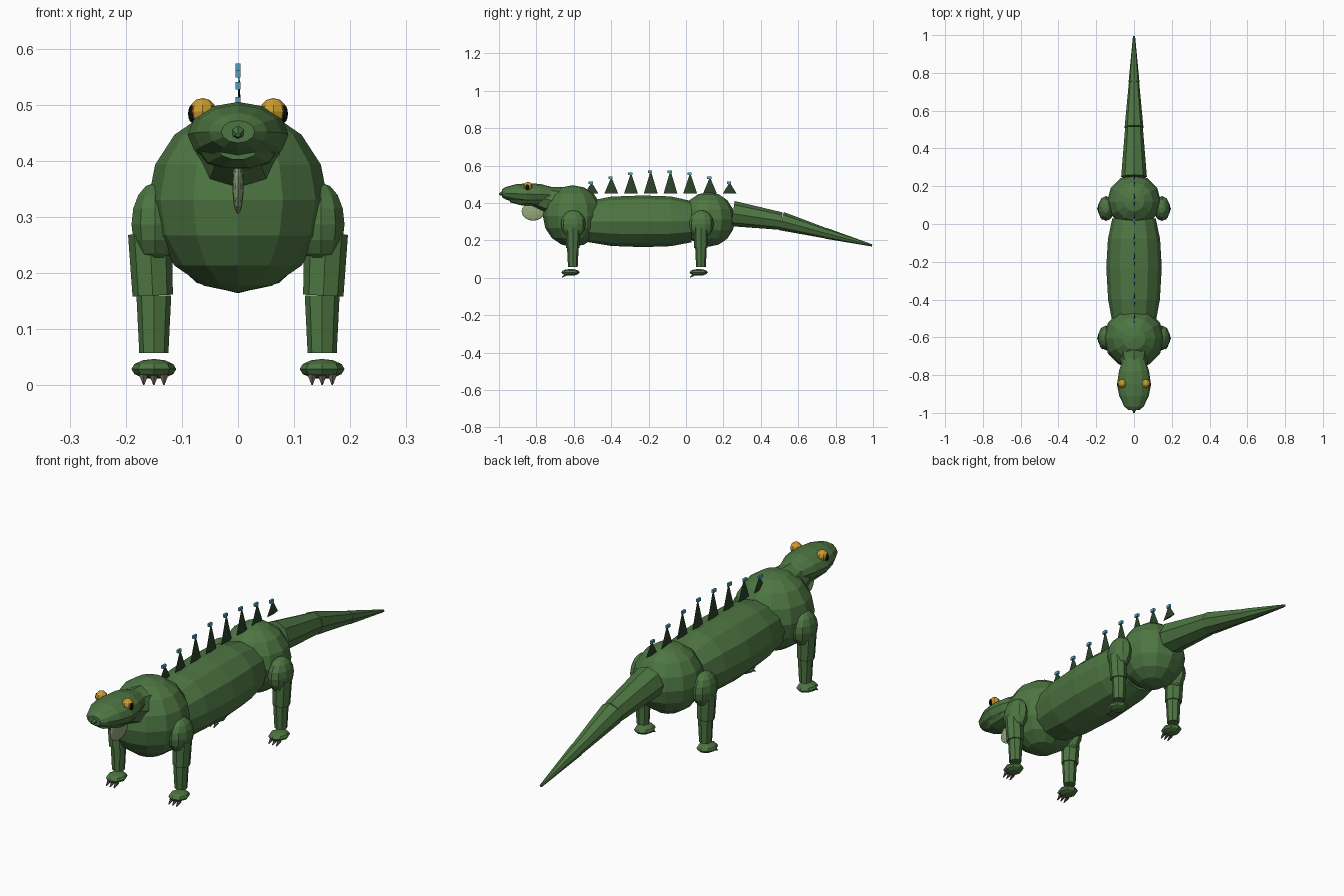
import bpy, bmesh, math
from mathutils import Matrix, Vector

if "Cube" in bpy.data.objects:
    bpy.data.objects.remove(bpy.data.objects["Cube"], do_unlink=True)


def material(name, rgb):
    m = bpy.data.materials.new(name)
    m.use_nodes = True
    m.diffuse_color = (*rgb, 1)
    m.node_tree.nodes["Principled BSDF"].inputs["Base Color"].default_value = (*rgb, 1)
    return m


GREEN = material("scale green", (0.075, 0.18, 0.055))
DARK = material("spine dark green", (0.025, 0.055, 0.022))
BLUE = material("tip blue", (0.08, 0.36, 0.52))
GOLD = material("eye gold", (0.6, 0.33, 0.03))
BLACK = material("pupil black", (0.006, 0.006, 0.006))
PALE = material("dewlap pale green", (0.3, 0.4, 0.2))
CLAW = material("claw brown", (0.11, 0.085, 0.075))


def finish(name, bm, mat):
    bmesh.ops.recalc_face_normals(bm, faces=bm.faces)
    mesh = bpy.data.meshes.new(name)
    bm.to_mesh(mesh)
    bm.free()
    mesh.materials.append(mat)
    obj = bpy.data.objects.new(name, mesh)
    bpy.context.collection.objects.link(obj)
    return obj


def ball(name, centre, radii, mat, seg=12, rings=8):
    bm = bmesh.new()
    m = Matrix.Translation(centre) @ Matrix.Diagonal((*radii, 1))
    bmesh.ops.create_uvsphere(bm, u_segments=seg, v_segments=rings, radius=1, matrix=m)
    return finish(name, bm, mat)


def rod(name, a, b, r1, r2, mat, seg=8):
    """Tapered rod from a to b."""
    a, b = Vector(a), Vector(b)
    turn = (b - a).to_track_quat('Z', 'Y').to_matrix().to_4x4()
    bm = bmesh.new()
    bmesh.ops.create_cone(bm, cap_ends=True, segments=seg, radius1=r1, radius2=r2,
                          depth=(b - a).length, matrix=Matrix.Translation((a + b) / 2) @ turn)
    return finish(name, bm, mat)


def loft(name, rings, mat, seg=12):
    """Skin over elliptical rings (y, z, half width, half height) along y."""
    bm = bmesh.new()
    loops = []
    for y, z, w, h in rings:
        angles = [2 * math.pi * i / seg for i in range(seg)]
        loops.append([bm.verts.new((w * math.cos(t), y, z + h * math.sin(t))) for t in angles])
    for p, q in zip(loops, loops[1:]):
        for i in range(seg):
            j = (i + 1) % seg
            bm.faces.new((p[i], p[j], q[j], q[i]))
    bm.faces.new(loops[0])
    bm.faces.new(loops[-1])
    return finish(name, bm, mat)


# Trunk
ball("chest", (0, -0.605, 0.33), (0.16, 0.16, 0.165), GREEN)
ball("hips", (0, 0.12, 0.312), (0.142, 0.142, 0.146), GREEN)
loft("belly", [(-0.52, 0.3, 0.115, 0.11), (-0.4, 0.302, 0.137, 0.132),
               (-0.23, 0.302, 0.147, 0.138), (-0.08, 0.302, 0.138, 0.133),
               (0.03, 0.3, 0.115, 0.11)], GREEN)

# Tail in three tapering sections
joints = [(0.25, 0.343, 0.068), (0.51, 0.303, 0.05), (0.75, 0.237, 0.029), (0.995, 0.173, 0.006)]
for i, ((y1, z1, r1), (y2, z2, r2)) in enumerate(zip(joints, joints[1:])):
    rod(f"tail_{i + 1}", (0, y1, z1), (0, y2, z2), r1, r2 * 0.94, GREEN)

# Neck and head
rod("neck", (0, -0.81, 0.435), (0, -0.64, 0.395), 0.055, 0.09, GREEN)
loft("head", [(-0.985, 0.452, 0.03, 0.02), (-0.965, 0.452, 0.052, 0.033),
              (-0.91, 0.45, 0.078, 0.05), (-0.85, 0.447, 0.09, 0.058),
              (-0.78, 0.446, 0.08, 0.056), (-0.72, 0.443, 0.06, 0.043),
              (-0.69, 0.443, 0.04, 0.028)], GREEN)
loft("lower_jaw", [(-0.94, 0.42, 0.035, 0.018), (-0.88, 0.413, 0.066, 0.027),
                   (-0.8, 0.413, 0.068, 0.03), (-0.73, 0.42, 0.045, 0.028)], GREEN, 10)
rod("snout_tip", (0, -0.975, 0.452), (0, -1.0, 0.446), 0.016, 0.004, GREEN, 6)
ball("dewlap", (0, -0.817, 0.355), (0.01, 0.062, 0.05), PALE, 12, 8)
for side, s in (("left", 1), ("right", -1)):
    ball(f"{side}_eye", (s * 0.063, -0.845, 0.488), (0.024, 0.024, 0.024), GOLD, 8, 6)
    ball(f"{side}_pupil", (s * 0.082, -0.848, 0.484), (0.007, 0.01, 0.016), BLACK, 8, 6)

# Four legs, feet and claws
for end, y in (("front", -0.605), ("hind", 0.08)):
    for side, s in (("left", 1), ("right", -1)):
        n = f"{end}_{side}"
        ball(n + "_shoulder", (s * 0.148, y + 0.002, 0.287), (0.044, 0.066, 0.074), GREEN, 10, 8)
        rod(n + "_upper_leg", (s * 0.157, y, 0.27), (s * 0.152, y, 0.16), 0.039, 0.036, GREEN)
        rod(n + "_lower_leg", (s * 0.15, y, 0.16), (s * 0.15, y, 0.058), 0.031, 0.026, GREEN)
        ball(n + "_foot", (s * 0.15, y - 0.012, 0.029), (0.04, 0.049, 0.018), GREEN, 8, 6)
        for k in (-1, 0, 1):
            x = s * 0.15 + k * 0.018
            rod(f"{n}_claw_{k + 2}", (x, y - 0.035, 0.018), (x, y - 0.058, 0.002),
                0.009, 0.002, CLAW, 5)

# Row of flat back spines with small square tips
for i in range(8):
    y = -0.505 + i * 0.1055
    top = 0.507 + 0.062 * math.sin(math.pi * i / 7)
    bm = bmesh.new()
    mid = Matrix.Translation((0.002, y, (0.45 + top) / 2)) @ Matrix.Diagonal((0.12, 1, 1, 1))
    bmesh.ops.create_cone(bm, cap_ends=True, segments=4, radius1=0.037, radius2=0.002,
                          depth=top - 0.45, matrix=mid)
    finish(f"spine_{i + 1}", bm, DARK)
    bm = bmesh.new()
    cap = Matrix.Translation((0, y - 0.004, top)) @ Matrix.Diagonal((0.009, 0.022, 0.013, 1))
    bmesh.ops.create_cube(bm, size=1, matrix=cap)
    finish(f"spine_tip_{i + 1}", bm, BLUE)
